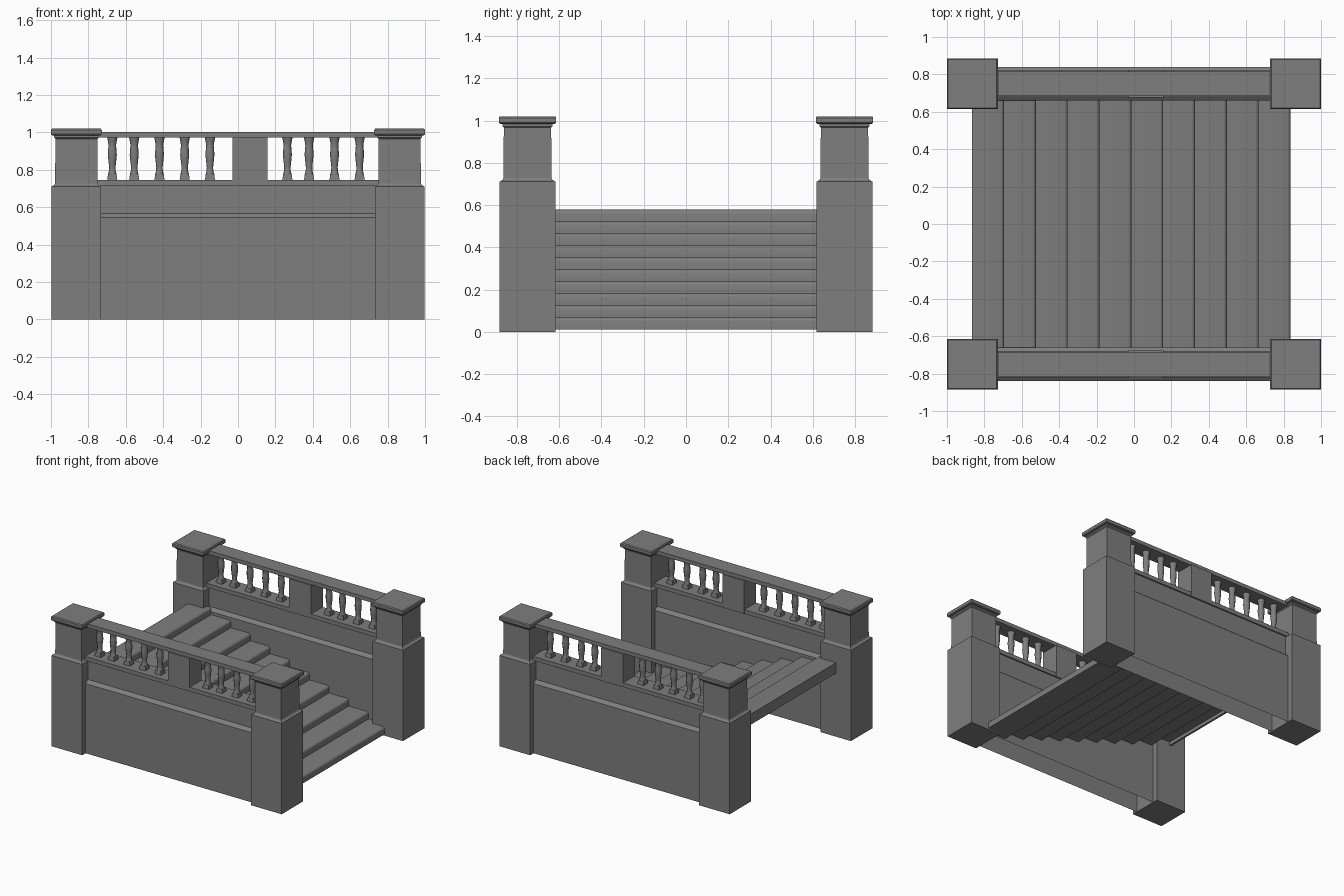
import bpy, bmesh, math

if "Cube" in bpy.data.objects:
    bpy.data.objects.remove(bpy.data.objects["Cube"], do_unlink=True)

# Single stone colour
stone = bpy.data.materials.new("grey_stone")
stone.use_nodes = True
colour = (0.21, 0.21, 0.21, 1)
stone.diffuse_color = colour
stone.node_tree.nodes["Principled BSDF"].inputs["Base Color"].default_value = colour


def finish(bm, name, smooth=False):
    bmesh.ops.recalc_face_normals(bm, faces=bm.faces)
    mesh = bpy.data.meshes.new(name)
    bm.to_mesh(mesh)
    bm.free()
    mesh.materials.append(stone)
    obj = bpy.data.objects.new(name, mesh)
    bpy.context.collection.objects.link(obj)
    if smooth:
        bpy.context.view_layer.objects.active = obj
        obj.select_set(True)
        bpy.ops.object.shade_smooth_by_angle(angle=math.radians(50))
        obj.select_set(False)


def box(name, x, y, z):
    """Box from three (low, high) ranges."""
    bm = bmesh.new()
    bmesh.ops.create_cube(bm, size=1)
    for v in bm.verts:
        v.co = [r[0] + (c + 0.5) * (r[1] - r[0]) for c, r in zip(v.co, (x, y, z))]
    finish(bm, name)


def stack(name, x, y, profile, sides=4, smooth=False):
    """Rings of (half width, height) joined into a closed column."""
    bm = bmesh.new()
    rings = []
    for half, z in profile:
        r = half / math.cos(math.pi / sides)
        angles = [(i + 0.5) * math.tau / sides for i in range(sides)]
        rings.append([bm.verts.new((x + r * math.cos(a), y + r * math.sin(a), z)) for a in angles])
    for low, high in zip(rings, rings[1:]):
        for i in range(sides):
            j = (i + 1) % sides
            bm.faces.new((low[i], low[j], high[j], high[i]))
    bm.faces.new(rings[0])
    bm.faces.new(rings[-1])
    finish(bm, name, smooth)


def prism(name, outline, half_length, axis, smooth=False, open_base=False):
    """Outline of (across, height) points swept along the x or y axis."""
    bm = bmesh.new()
    ends = []
    for p in (-half_length, half_length):
        ends.append([bm.verts.new((p, a, z) if axis == "x" else (a, p, z)) for a, z in outline])
        bm.faces.new(ends[-1])
    for i in range(len(outline)):
        j = (i + 1) % len(outline)
        bm.faces.new((ends[0][i], ends[0][j], ends[1][j], ends[1][i]))
    bmesh.ops.recalc_face_normals(bm, faces=bm.faces)
    if open_base:
        base = [f for f in bm.faces if all(v.co.z < 0.001 for v in f.verts)]
        bmesh.ops.delete(bm, geom=base, context="FACES")
    finish(bm, name, smooth)


POST = [(0.132, 0), (0.132, 0.711), (0.119, 0.718), (0.114, 0.727), (0.112, 0.966), (0.119, 0.973),
        (0.119, 0.984), (0.131, 0.985), (0.136, 0.991), (0.136, 1.013), (0.130, 1.02)]
# Lower panel, sloped ledge, recessed upper panel, overhanging base rail
WALL = [(0.09, 0), (0.09, 0.545), (0.062, 0.567), (0.062, 0.714), (0.072, 0.715), (0.072, 0.747)]
BALUSTER = [(0.023, 0.775), (0.018, 0.795), (0.017, 0.815), (0.021, 0.85), (0.024, 0.88),
            (0.022, 0.91), (0.02, 0.93), (0.023, 0.95), (0.028, 0.974)]
BALUSTER_X = [-0.672, -0.555, -0.42, -0.285, -0.15, 0.264, 0.38, 0.516, 0.65]

for side, s in (("front", -1), ("back", 1)):
    y = s * 0.75
    # Corner posts with caps
    for end, e in (("left", 1), ("right", -1)):
        stack(f"{side}_{end}_post", e * 0.864, y, POST)
    # Hollow side wall, handrail and middle pier
    section = [(y + w, z) for w, z in WALL] + [(y - w, z) for w, z in reversed(WALL)]
    prism(f"{side}_wall", section, 0.76, "x", open_base=True)
    box(f"{side}_handrail", (-0.76, 0.76), (y - 0.065, y + 0.065), (0.973, 1.003))
    box(f"{side}_middle_pier", (-0.03, 0.157), (y - 0.074, y + 0.074), (0.715, 0.974))
    # Balusters on square feet
    for i, x in enumerate(BALUSTER_X):
        stack(f"{side}_baluster_{i}", x, y, BALUSTER, sides=8, smooth=True)
        stack(f"{side}_baluster_foot_{i}", x, y, [(0.027, 0.745), (0.023, 0.777)])

# Stair treads with rounded nosings, descending towards +x
RISE, RUN, ROUND = 0.0566, 0.1702, 0.018
for i in range(10):
    top, x = 0.578 - i * RISE, -0.865 + i * RUN
    front, back = x + RUN, x - (0.02 if i else 0)
    nosing = [(front - ROUND + ROUND * math.sin(a), top - ROUND + ROUND * math.cos(a))
              for a in (math.radians(d) for d in range(0, 91, 30))]
    outline = [(back, top)] + nosing + [(front, top - RISE), (back, top - RISE)]
    prism(f"step_{i}", outline, 0.66, "y", smooth=True)

# Drop edge under the upper end of the stair
box("top_step_back_edge", (-0.865, -0.85), (-0.66, 0.66), (0.495, 0.57))
